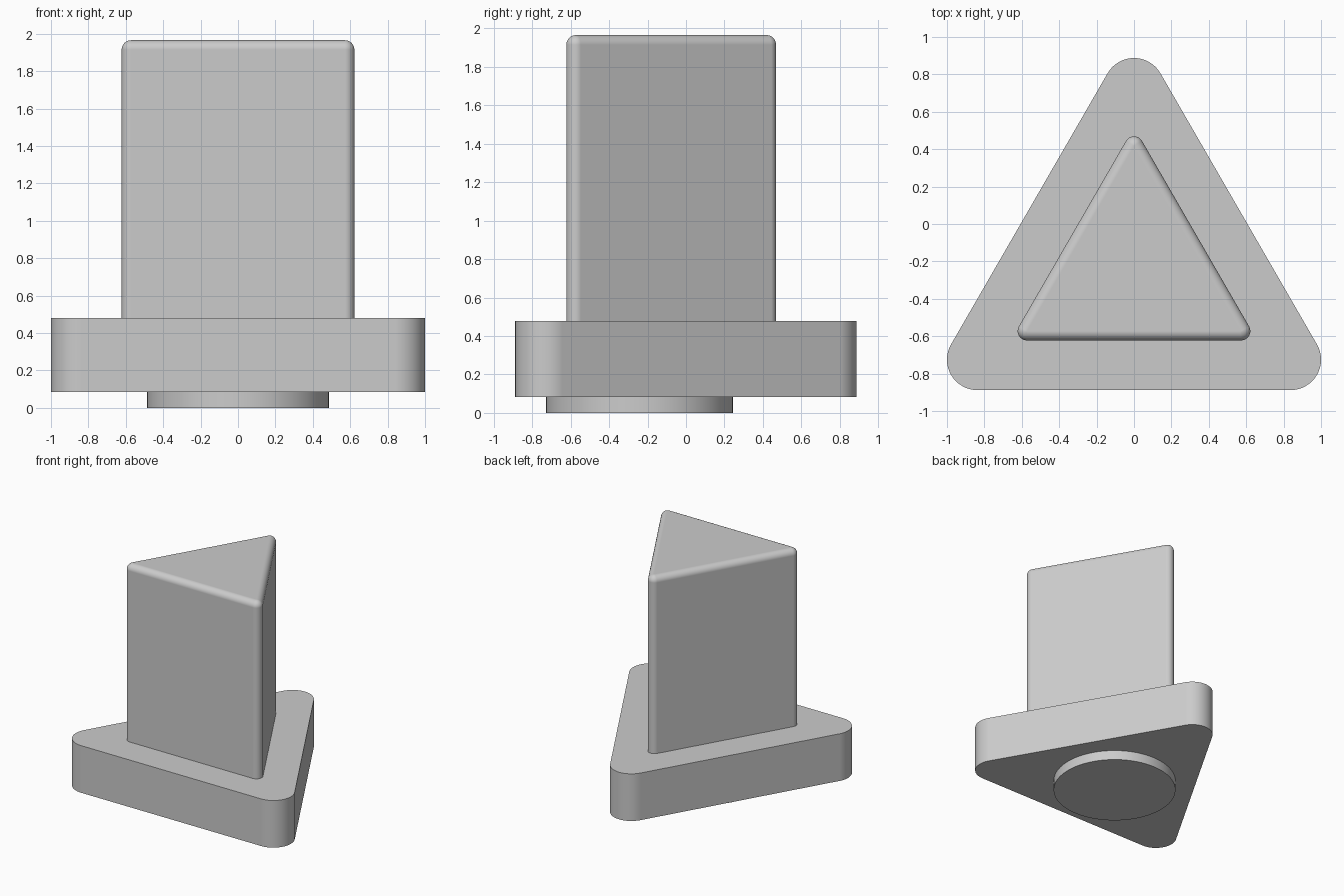
import bpy, bmesh
from math import sin, cos, pi, sqrt, radians

cube = bpy.data.objects.get("Cube")
if cube:
    bpy.data.objects.remove(cube, do_unlink=True)

CENTRE_Y = -0.242      # shared centroid of all three parts
ARC_STEPS = 16         # segments in each rounded corner

grey = bpy.data.materials.new("plain grey")
grey.use_nodes = True
grey.diffuse_color = (0.6, 0.6, 0.6, 1)
grey.node_tree.nodes["Principled BSDF"].inputs["Base Color"].default_value = (0.6, 0.6, 0.6, 1)


def finish(obj):
    """Apply the material and smooth the curves, keeping flat faces flat."""
    obj.data.materials.append(grey)
    bpy.ops.object.select_all(action="DESELECT")
    obj.select_set(True)
    bpy.context.view_layer.objects.active = obj
    bpy.ops.object.shade_smooth_by_angle(angle=radians(30))
    weighted = obj.modifiers.new("flat faces", "WEIGHTED_NORMAL")
    weighted.keep_sharp = True


def rounded_triangle(side, radius):
    """Outline of an equilateral triangle grown outward by a radius."""
    points = []
    for corner in range(3):
        middle = pi / 2 + corner * 2 * pi / 3
        cx, cy = side / sqrt(3) * cos(middle), side / sqrt(3) * sin(middle)
        for step in range(ARC_STEPS + 1):
            a = middle + (step / ARC_STEPS - 0.5) * 2 * pi / 3
            points.append((cx + radius * cos(a), cy + radius * sin(a)))
    return points


def triangle_prism(name, side, levels):
    """Stack rounded triangles, one per (radius, height), into a solid."""
    bm = bmesh.new()
    rings = [[bm.verts.new((x, y + CENTRE_Y, z)) for x, y in rounded_triangle(side, r)]
             for r, z in levels]
    for low, high in zip(rings, rings[1:]):
        for i in range(len(low)):
            j = (i + 1) % len(low)
            bm.faces.new((low[i], low[j], high[j], high[i]))
    bm.faces.new(rings[0][::-1])
    bm.faces.new(rings[-1])
    bmesh.ops.remove_doubles(bm, verts=bm.verts, dist=1e-5)
    bmesh.ops.recalc_face_normals(bm, faces=bm.faces)
    mesh = bpy.data.meshes.new(name)
    bm.to_mesh(mesh)
    bm.free()
    obj = bpy.data.objects.new(name, mesh)
    bpy.context.collection.objects.link(obj)
    finish(obj)


# Round foot under the base
bpy.ops.mesh.primitive_cylinder_add(vertices=96, radius=0.487, depth=0.09,
                                    location=(0, CENTRE_Y, 0.045))
foot = bpy.context.object
foot.name = "round_foot"
finish(foot)

# Wide triangular base with sharp rims
triangle_prism("triangular_base", 1.674, [(0.163, 0.083), (0.163, 0.479)])

# Tall triangular column with a rounded top rim
FILLET, TOP = 0.05, 1.965
rim = [(FILLET * cos(k * pi / 16), TOP - FILLET + FILLET * sin(k * pi / 16)) for k in range(9)]
triangle_prism("triangular_column", 1.144, [(FILLET, 0.47)] + rim)
